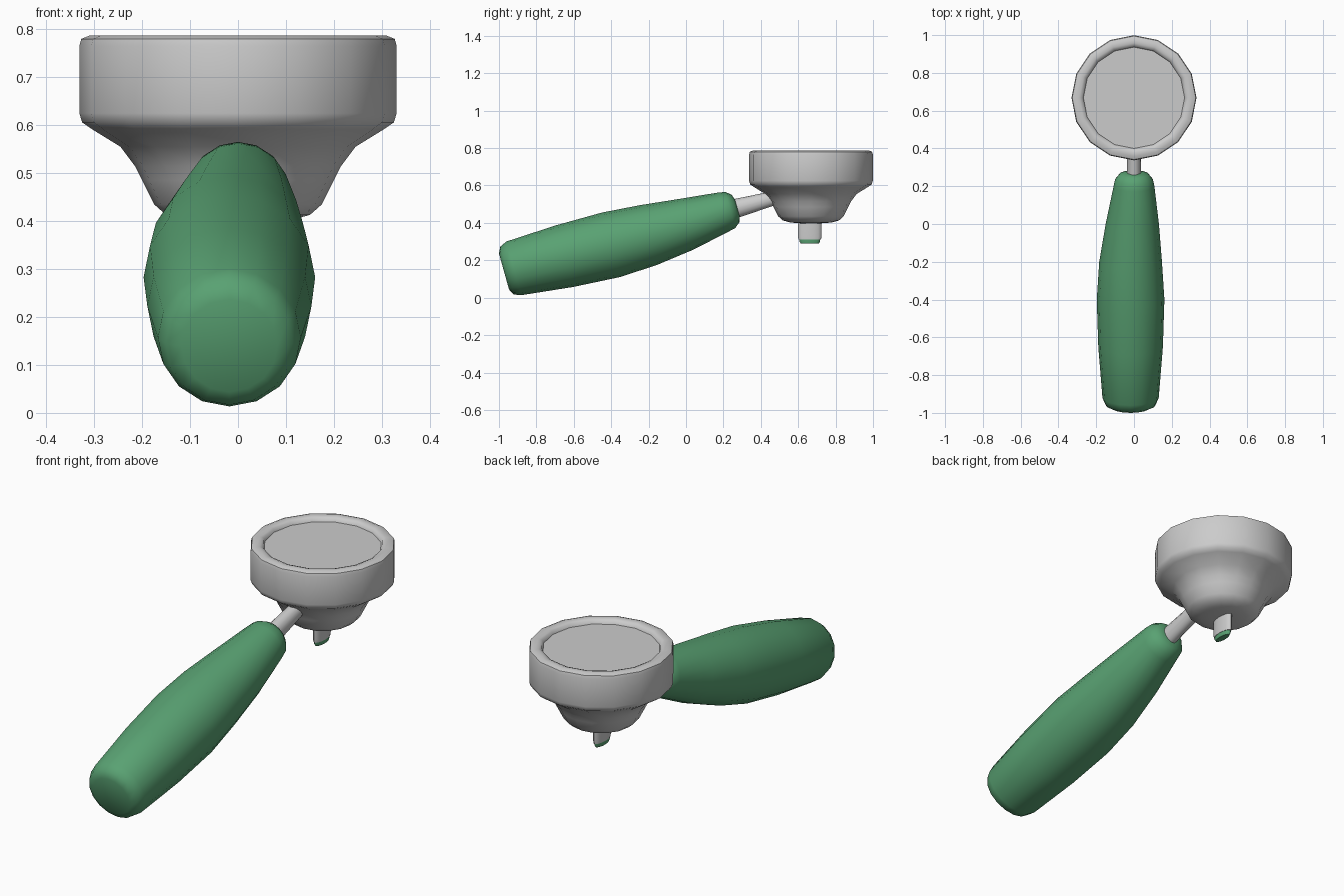
import bpy, bmesh, math
from mathutils import Vector

if "Cube" in bpy.data.objects:
    bpy.data.objects.remove(bpy.data.objects["Cube"])

green = bpy.data.materials.new("green")
green.diffuse_color = (0.1, 0.36, 0.17, 1)
green.use_nodes = True
green.node_tree.nodes["Principled BSDF"].inputs["Base Color"].default_value = green.diffuse_color


def loft(name, rings, tilt, mat=None, sides=16):
    """Skin rings of (x, y, z, radius_x, radius_v); tilt is the axis pitch above +y."""
    t = math.radians(tilt)
    u, v = Vector((1, 0, 0)), Vector((0, -math.sin(t), math.cos(t)))
    bm = bmesh.new()
    loops = []
    for x, y, z, ru, rv in rings:
        loop = []
        for i in range(sides):
            a = 2 * math.pi * i / sides
            loop.append(bm.verts.new(Vector((x, y, z)) + u * ru * math.cos(a) + v * rv * math.sin(a)))
        loops.append(loop)
    for a, b in zip(loops, loops[1:]):
        for i in range(sides):
            j = (i + 1) % sides
            bm.faces.new((a[i], a[j], b[j], b[i]))
    bm.faces.new(loops[0])
    bm.faces.new(loops[-1])
    bmesh.ops.recalc_face_normals(bm, faces=bm.faces)
    me = bpy.data.meshes.new(name)
    bm.to_mesh(me)
    bm.free()
    ob = bpy.data.objects.new(name, me)
    bpy.context.collection.objects.link(ob)
    if mat:
        me.materials.append(mat)
    bpy.ops.object.select_all(action='DESELECT')
    ob.select_set(True)
    bpy.context.view_layer.objects.active = ob
    bpy.ops.object.shade_smooth_by_angle(angle=math.radians(50))
    return ob


CY = 0.668  # centre of the filter head

# filter head: funnel, drum wall, rounded rim and recessed disc
head = [(0.06, 0.398), (0.11, 0.402), (0.15, 0.413), (0.175, 0.435), (0.2, 0.485), (0.215, 0.515),
        (0.245, 0.555), (0.305, 0.592), (0.325, 0.606), (0.331, 0.625), (0.331, 0.765), (0.327, 0.78),
        (0.31, 0.787), (0.29, 0.787), (0.274, 0.781), (0.268, 0.765)]
loft("filter_head", [(0, CY, z, r, r) for r, z in head], 90)

# flat spout with a green insert at its mouth
loft("spout", [(0, CY - 0.006, z, 0.022 * s, 0.063 * s)
               for z, s in ((0.43, 1), (0.325, 1), (0.31, 0.95))], 90)
loft("spout_insert", [(0, CY - 0.006, z, 0.022 * s, 0.063 * s)
                      for z, s in ((0.33, 0.88), (0.3, 0.88), (0.289, 0.75))], 90, green)

# neck between handle and head
loft("neck", [(0, 0.22, 0.465, 0.038, 0.054), (0, 0.5, 0.54, 0.036, 0.036)], 15)

# swelling handle, rounded at both ends
handle = [(-0.973, 0.14, 0.10), (-0.957, 0.145, 0.133), (-0.92, 0.157, 0.149), (-0.65, 0.222, 0.171),
          (-0.4, 0.283, 0.179), (-0.2, 0.335, 0.166), (0, 0.392, 0.141), (0.2, 0.458, 0.108),
          (0.237, 0.469, 0.1), (0.264, 0.477, 0.077), (0.274, 0.48, 0.047)]
loft("handle", [(-0.018 * min(1, max(0, (0.2 - y) / 0.4)), y, z, r, r) for y, z, r in handle], 15.6, green)
